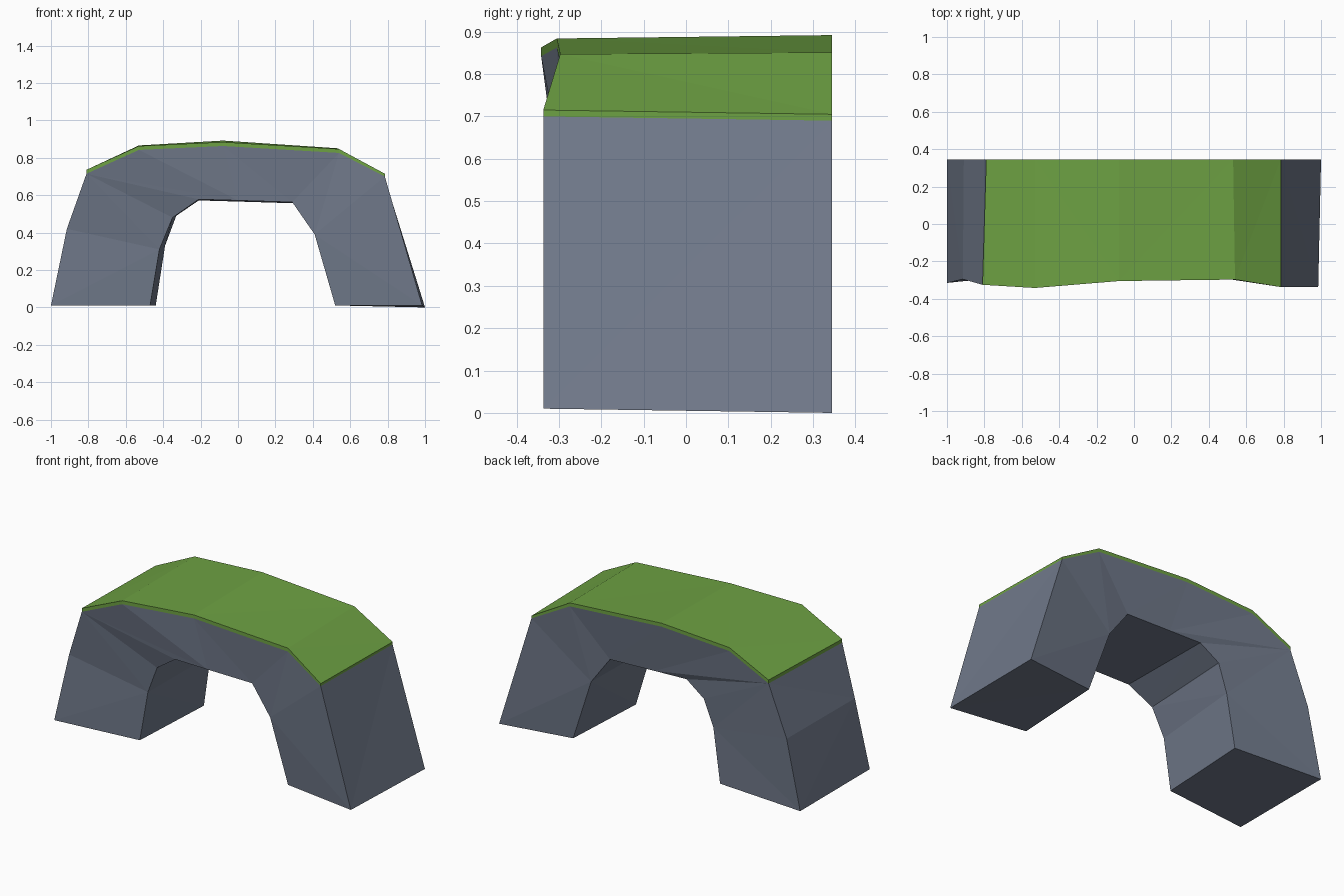
import bpy, bmesh

if "Cube" in bpy.data.objects:
    bpy.data.objects.remove(bpy.data.objects["Cube"])

BACK = 0.345


def material(name, rgb):
    m = bpy.data.materials.new(name)
    m.diffuse_color = (*rgb, 1)
    m.use_nodes = True
    m.node_tree.nodes["Principled BSDF"].inputs["Base Color"].default_value = m.diffuse_color
    return m


def make(name, rings, mat, closed_rings):
    """Skin neighbouring four-corner cross-sections along the arch.
    Corners run outer front, outer back, inner back, inner front."""
    bm = bmesh.new()
    cache = {}

    def vert(p):
        if p not in cache:
            cache[p] = bm.verts.new(p)
        return cache[p]

    loops = [[vert(p) for p in ring] for ring in rings]
    sides = range(4) if closed_rings else (0, 1, 3)   # skip hidden underside
    for a, b in zip(loops, loops[1:]):
        for i in sides:
            j = (i + 1) % 4
            face = list(dict.fromkeys((a[i], a[j], b[j], b[i])))
            if len(face) > 2:
                bm.faces.new(face)
    bm.faces.new(loops[0])
    bm.faces.new(loops[-1][::-1])
    # the stone is slightly warped, so split bent faces
    bmesh.ops.triangulate(bm, faces=[f for f in bm.faces if len(f.verts) > 3])
    bmesh.ops.recalc_face_normals(bm, faces=bm.faces)
    if not closed_rings:
        top = max(bm.faces, key=lambda f: abs(f.normal.z) * f.calc_area())
        if top.normal.z < 0:
            bmesh.ops.reverse_faces(bm, faces=bm.faces)
    mesh = bpy.data.meshes.new(name)
    bm.to_mesh(mesh)
    bm.free()
    mesh.materials.append(mat)
    ob = bpy.data.objects.new(name, mesh)
    bpy.context.collection.objects.link(ob)


stone = material("slate_stone", (0.162, 0.191, 0.254))
grass = material("grass_green", (0.155, 0.36, 0.056))

# outer edge: front x, y, z, then back x, y, z
outer = [
    (-1.0, -0.315, 0.01, -1.0, BACK, 0.01),
    (-0.915, -0.295, 0.42, -0.91, BACK, 0.42),
    (-0.81, -0.325, 0.715, -0.79, BACK, 0.72),
    (-0.53, -0.342, 0.842, -0.53, BACK, 0.845),
    (-0.08, -0.305, 0.863, -0.08, BACK, 0.871),
    (0.54, -0.297, 0.826, 0.53, BACK, 0.83),
    (0.785, -0.337, 0.70, 0.785, BACK, 0.69),
    (0.985, -0.337, 0.01, 1.0, BACK, 0.0),
]
# inner edge in the same layout, set in from both faces
inner = [
    (-0.47, -0.26, 0.01, -0.44, 0.305, 0.01),
    (-0.42, -0.255, 0.31, -0.39, 0.297, 0.33),
    (-0.35, -0.268, 0.48, -0.33, 0.303, 0.49),
    (-0.21, -0.295, 0.578, -0.21, 0.295, 0.572),
    (0.0, -0.29, 0.572, 0.0, 0.297, 0.566),
    (0.29, -0.28, 0.563, 0.295, 0.30, 0.557),
    (0.41, -0.28, 0.39, 0.42, 0.30, 0.39),
    (0.52, -0.268, 0.01, 0.55, 0.285, 0.01),
]


def ends(p, lift=0.0):
    return (p[0], p[1], p[2] + lift), (p[3], p[4], p[5] + lift)


# stone arch: which outer point joins which inner point
pairs = [(0, 0), (0, 1), (1, 1), (2, 1), (2, 2), (2, 3), (2, 4),
         (3, 4), (4, 4), (5, 5), (6, 6), (7, 7)]
rings = []
for o, k in pairs:
    of, ob_ = ends(outer[o])
    nf, nb = ends(inner[k])
    rings.append((of, ob_, nb, nf))
make("stone_arch", rings, stone, True)

# thin grass layer over the top of the arch
rings = []
for o, lift in zip(outer[2:7], (0.021, 0.021, 0.021, 0.021, 0.015)):
    tf, tb = ends(o, lift)
    bf, bb = ends(o)
    rings.append((tf, tb, bb, bf))
make("grass_layer", rings, grass, False)
